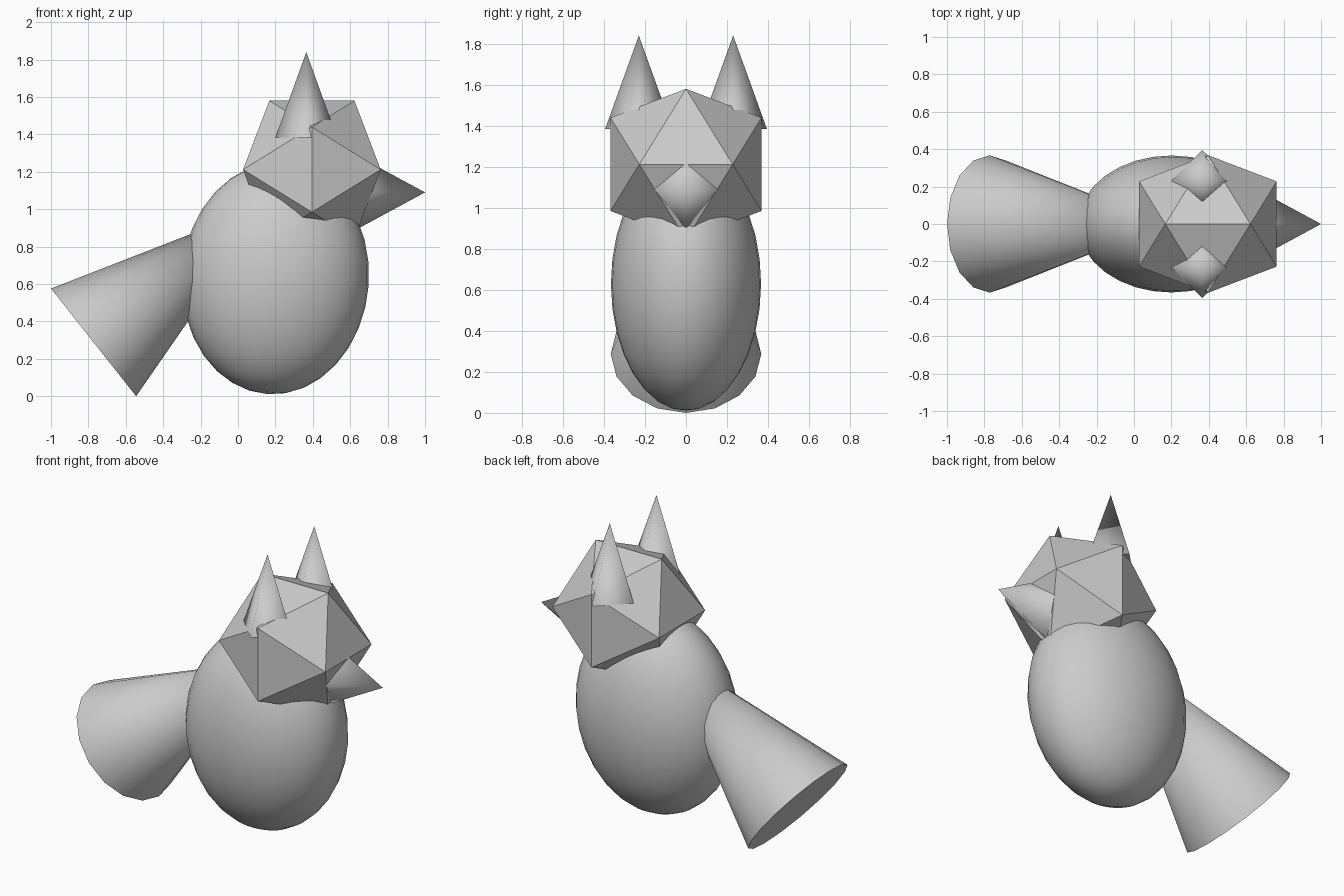
import bpy, bmesh, math
from mathutils import Matrix, Vector

if "Cube" in bpy.data.objects:
    bpy.data.objects.remove(bpy.data.objects["Cube"])


def finish(name, bm):
    bmesh.ops.recalc_face_normals(bm, faces=bm.faces)
    mesh = bpy.data.meshes.new(name)
    bm.to_mesh(mesh)
    bm.free()
    obj = bpy.data.objects.new(name, mesh)
    bpy.context.collection.objects.link(obj)
    return obj


def cone(name, base, tilt, radius, height, sides):
    """Smooth-sided cone with a flat base; tilt leans the tip from +z to +x."""
    bm = bmesh.new()
    bmesh.ops.create_cone(bm, cap_ends=True, segments=sides,
                          radius1=radius, radius2=0, depth=height)
    bmesh.ops.remove_doubles(bm, verts=bm.verts, dist=1e-5)
    for f in bm.faces:
        f.smooth = f.normal.z > -0.99
    bm.transform(Matrix.Translation(base) @ Matrix.Rotation(tilt, 4, 'Y')
                 @ Matrix.Translation((0, 0, height / 2)))
    return finish(name, bm)


# Body: slightly leaning smooth ellipsoid
bm = bmesh.new()
bmesh.ops.create_uvsphere(bm, u_segments=32, v_segments=16, radius=1)
for f in bm.faces:
    f.smooth = True
bm.transform(Matrix.Translation((0.2, 0, 0.63))
             @ Matrix.Rotation(math.radians(4), 4, 'Y')
             @ Matrix.Diagonal((0.5, 0.366, 0.62, 1)))
finish("body", bm)

# Head: flat icosahedron from three golden rectangles
bm = bmesh.new()
s, g = 0.2275, 0.368
for a in (-s, s):
    for b in (-g, g):
        for p in ((a, 0, b), (b, a, 0), (0, b, a)):
            bm.verts.new(Vector((0.395, 0, 1.212)) + Vector(p))
bmesh.ops.convex_hull(bm, input=bm.verts)
finish("head", bm)

# Ears: four-sided spikes
for side, y in (("left", 0.23), ("right", -0.23)):
    cone("ear_" + side, (0.365, y, 1.383), 0, 0.165, 0.457, 4)

# Beak: four-sided spike pointing along +x
cone("beak", (0.645, 0, 1.09), math.pi / 2, 0.192, 0.355, 4)

# Tail: wide end low at the back, tip buried in the body
cone("tail", (-0.772, 0, 0.288), math.radians(51.7), 0.367, 1.2, 16)
